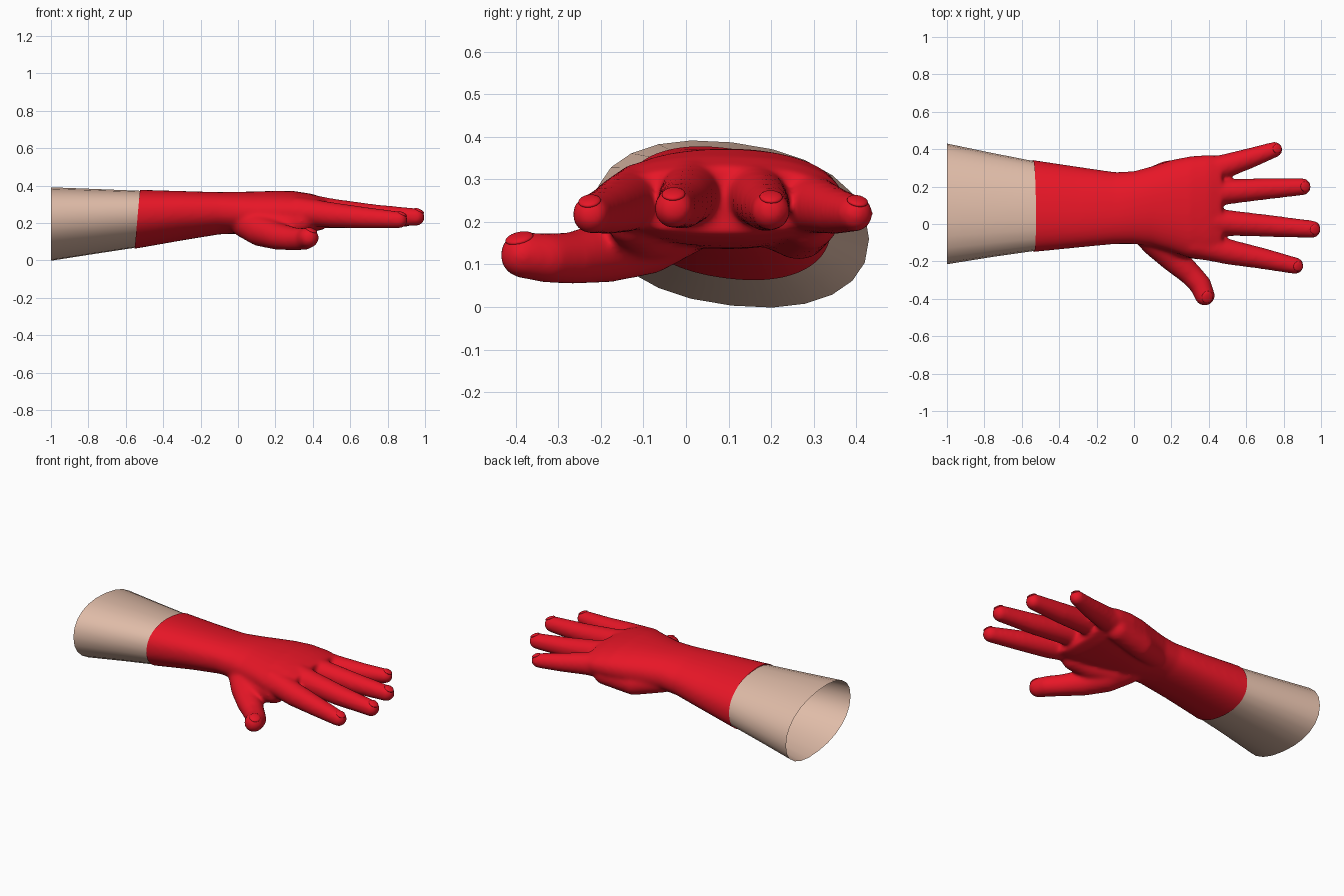
import bpy, bmesh, math
from mathutils import Vector, Matrix

if "Cube" in bpy.data.objects:
    bpy.data.objects.remove(bpy.data.objects["Cube"])


def material(name, color):
    m = bpy.data.materials.new(name)
    m.diffuse_color = (*color, 1)
    m.use_nodes = True
    m.node_tree.nodes["Principled BSDF"].inputs["Base Color"].default_value = m.diffuse_color
    return m


red = material("red_rubber", (0.80, 0.008, 0.02))
skin = material("skin", (0.74, 0.50, 0.39))


def to_object(bm, name, mat):
    bmesh.ops.recalc_face_normals(bm, faces=bm.faces[:])
    me = bpy.data.meshes.new(name)
    bm.to_mesh(me)
    bm.free()
    ob = bpy.data.objects.new(name, me)
    bpy.context.collection.objects.link(ob)
    me.materials.append(mat)
    for p in me.polygons:
        p.use_smooth = True
    return ob


def loft(bm, sections, sides, caps):
    """Skin sheared superellipses given as (x, y0, y1, z0, z1, shear)."""
    rings = []
    for x, y0, y1, z0, z1, shear in sections:
        ring = []
        half_z = math.sqrt(max(((z1 - z0) / 2) ** 2 - shear ** 2, 1e-4))
        for i in range(sides):
            a = 2 * math.pi * i / sides
            c, s = math.cos(a), math.sin(a)
            u = math.copysign(abs(c) ** 0.9, c)
            v = math.copysign(abs(s) ** 0.9, s)
            ring.append(bm.verts.new((x, (y0 + y1) / 2 + u * (y1 - y0) / 2,
                                      (z0 + z1) / 2 + v * half_z + shear * u)))
        rings.append(ring)
    for a, b in zip(rings, rings[1:]):
        for i in range(sides):
            j = (i + 1) % sides
            bm.faces.new((a[i], a[j], b[j], b[i]))
    if caps:
        bm.faces.new(rings[0])
        bm.faces.new(rings[-1][::-1])


def limb(bm, pts, steps=8):
    """Round tapering limb through points (x, y, z, radius)."""
    for p, q in zip(pts, pts[1:]):
        for k in range(steps + 1):
            t = k / steps
            x, y, z, r = (a + (b - a) * t for a, b in zip(p, q))
            bmesh.ops.create_uvsphere(bm, u_segments=20, v_segments=12, radius=r,
                                      matrix=Matrix.Translation((x, y, z)))


# Bare forearm, open at both ends
bm = bmesh.new()
loft(bm, [(-1.0, -0.215, 0.43, 0.0, 0.39, -0.035),
          (-0.77, -0.178, 0.382, 0.036, 0.381, -0.033),
          (-0.52, -0.142, 0.333, 0.074, 0.371, -0.03)], 24, False)
to_object(bm, "forearm", skin)

# Glove sleeve, wrist and palm
bm = bmesh.new()
loft(bm, [(-0.66, -0.168, 0.36, 0.047, 0.381, -0.03),
          (-0.54, -0.150, 0.342, 0.066, 0.377, -0.03),
          (-0.3, -0.126, 0.306, 0.108, 0.370, -0.025),
          (-0.1, -0.107, 0.277, 0.140, 0.365, -0.015),
          (0.0, -0.107, 0.282, 0.143, 0.367, -0.005),
          (0.1, -0.120, 0.310, 0.135, 0.369, 0.0),
          (0.2, -0.148, 0.342, 0.138, 0.372, 0.0),
          (0.3, -0.182, 0.362, 0.143, 0.371, 0.0),
          (0.4, -0.198, 0.370, 0.152, 0.355, 0.0),
          (0.47, -0.185, 0.360, 0.170, 0.330, 0.0)], 48, True)

# Fingers
fingers = {
    "index": [(0.32, -0.105, 0.265, 0.075), (0.50, -0.148, 0.243, 0.069),
              (0.68, -0.183, 0.228, 0.058), (0.862, -0.223, 0.217, 0.046)],
    "middle": [(0.32, 0.02, 0.285, 0.08), (0.50, 0.006, 0.262, 0.070),
               (0.72, -0.010, 0.242, 0.060), (0.952, -0.028, 0.232, 0.048)],
    "ring": [(0.32, 0.145, 0.28, 0.08), (0.50, 0.172, 0.255, 0.068),
             (0.70, 0.188, 0.236, 0.059), (0.900, 0.199, 0.226, 0.047)],
    "little": [(0.30, 0.26, 0.25, 0.085), (0.48, 0.307, 0.238, 0.066),
               (0.62, 0.352, 0.225, 0.055), (0.752, 0.398, 0.219, 0.043)],
}
for pts in fingers.values():
    limb(bm, pts)

# Thumb, thumb pad and heel of the palm
limb(bm, [(0.04, -0.01, 0.205, 0.085), (0.12, -0.095, 0.16, 0.085),
          (0.21, -0.185, 0.130, 0.073), (0.30, -0.265, 0.115, 0.062),
          (0.355, -0.325, 0.115, 0.059), (0.378, -0.383, 0.122, 0.055)])
limb(bm, [(0.10, -0.05, 0.19, 0.09), (0.24, -0.10, 0.19, 0.075), (0.34, -0.12, 0.21, 0.07)])
limb(bm, [(0.03, 0.2, 0.215, 0.075), (0.18, 0.265, 0.185, 0.075), (0.36, 0.29, 0.205, 0.07)])
glove = to_object(bm, "glove", red)

# Fuse and soften the glove
mod = glove.modifiers.new("fuse", "REMESH")
mod.mode = "VOXEL"
mod.voxel_size = 0.01
mod.use_smooth_shade = True
mod = glove.modifiers.new("soften", "SMOOTH")
mod.factor = 0.5
mod.iterations = 14
bpy.context.view_layer.objects.active = glove
glove.select_set(True)
for name in ("fuse", "soften"):
    bpy.ops.object.modifier_apply(modifier=name)

# Open the cuff with a slightly slanted cut
bm = bmesh.new()
bm.from_mesh(glove.data)
bmesh.ops.bisect_plane(bm, geom=bm.verts[:] + bm.edges[:] + bm.faces[:],
                       plane_co=(-0.54, 0, 0.2), plane_no=(1, 0, -0.09), clear_inner=True)
for f in bm.faces:
    f.smooth = True
bm.to_mesh(glove.data)
bm.free()

# Nail impressions near the fingertips
tips = {n: (p[-2], p[-1], Vector((0, 0, 1))) for n, p in fingers.items()}
tips["thumb"] = ((0.355, -0.325, 0.115), (0.378, -0.383, 0.122, 0.055), Vector((0.3, 0, 1)))
for name, (a, b, up) in tips.items():
    ax = (Vector(b[:3]) - Vector(a[:3])).normalized()
    side = up.cross(ax).normalized()
    up = ax.cross(side)
    r = b[3]
    normal = (up + ax * 0.45).normalized()
    fwd = side.cross(normal)
    rot = Matrix((fwd, side, normal)).transposed().to_4x4()
    bm = bmesh.new()
    bmesh.ops.create_uvsphere(bm, u_segments=20, v_segments=10, radius=1)
    bm.transform(Matrix.Translation(Vector(b[:3]) + normal * r * 0.78) @ rot
                 @ Matrix.Diagonal((r * 0.62, r * 0.58, r * 0.2, 1)))
    to_object(bm, name + "_nail", red)
